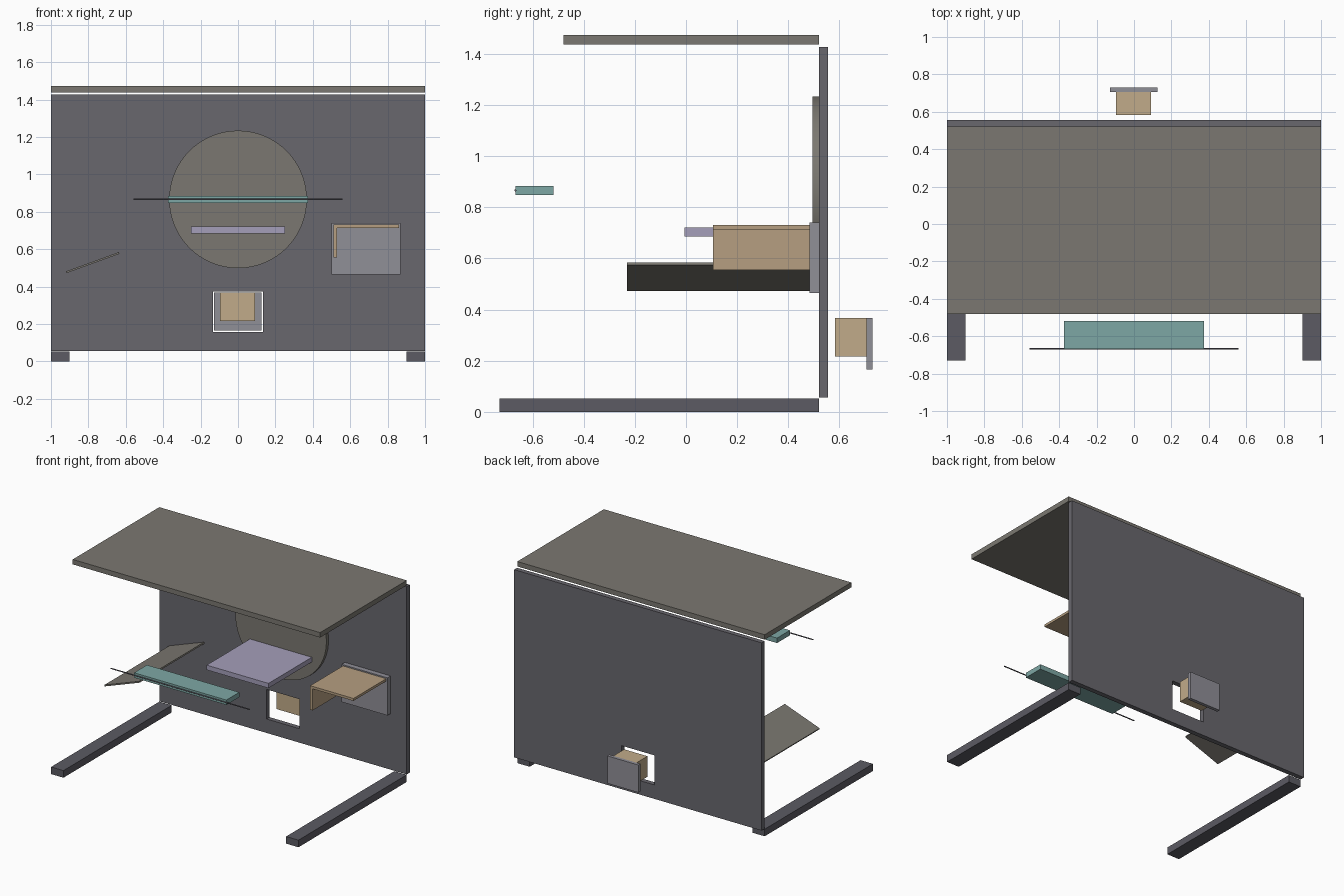
import bpy
import bmesh
from math import radians, pi

if "Cube" in bpy.data.objects:
    bpy.data.objects.remove(bpy.data.objects["Cube"])


def material(name, rgb):
    m = bpy.data.materials.new(name)
    m.diffuse_color = (*[(c / 255) ** 2.2 for c in rgb], 1)
    m.use_nodes = True
    m.node_tree.nodes["Principled BSDF"].inputs["Base Color"].default_value = m.diffuse_color
    return m


slate = material("slate", (104, 103, 109))
stone = material("stone", (122, 119, 112))
steel = material("steel", (143, 142, 150))
dark = material("dark", (92, 91, 99))
teal = material("teal", (125, 166, 163))
lilac = material("lilac", (163, 157, 184))
tan = material("tan", (180, 157, 128))
sand = material("sand", (192, 170, 136))


def make(name, bm, mat):
    bmesh.ops.recalc_face_normals(bm, faces=bm.faces)
    me = bpy.data.meshes.new(name)
    bm.to_mesh(me)
    bm.free()
    ob = bpy.data.objects.new(name, me)
    bpy.context.collection.objects.link(ob)
    me.materials.append(mat)
    return ob


def prism(name, profile, y, mat):
    """Extrude an (x, z) outline from y[0] to y[1]."""
    bm = bmesh.new()
    face = bm.faces.new([bm.verts.new((x, y[0], z)) for x, z in profile])
    new = bmesh.ops.extrude_face_region(bm, geom=[face], use_keep_orig=True)["geom"]
    bmesh.ops.translate(bm, vec=(0, y[1] - y[0], 0),
                        verts=[v for v in new if isinstance(v, bmesh.types.BMVert)])
    return make(name, bm, mat)


def box(name, x, y, z, mat):
    return prism(name, [(x[0], z[0]), (x[1], z[0]), (x[1], z[1]), (x[0], z[1])], y, mat)


def cylinder(name, radius, depth, loc, rot, mat, sides):
    bpy.ops.mesh.primitive_cylinder_add(vertices=sides, radius=radius, depth=depth,
                                        location=loc, rotation=rot)
    ob = bpy.context.object
    ob.name = name
    ob.data.materials.append(mat)
    bpy.ops.object.shade_smooth_by_angle(angle=radians(35))
    return ob


# Back wall with a rectangular opening near the bottom
wall = box("back_wall", (-1, 1), (0.52, 0.555), (0.055, 1.427), slate)
cutter = box("opening_cutter", (-0.133, 0.133), (0.4, 0.57), (0.157, 0.373), slate)
cutter.hide_render = True
cutter.hide_viewport = True
cut = wall.modifiers.new("opening", "BOOLEAN")
cut.operation = "DIFFERENCE"
cut.solver = "EXACT"
cut.object = cutter

# Roof slab and floor runners
box("roof", (-1, 1), (-0.48, 0.52), (1.437, 1.473), stone)
for side, x in (("left", (-1, -0.9)), ("right", (0.9, 1))):
    box(side + "_foot", x, (-0.73, 0.52), (0, 0.052), dark)

# Round disc on the wall and the shelf in front of it
cylinder("wall_disc", 0.368, 0.025, (0, 0.5075, 0.866), (pi / 2, 0, 0), stone, 64)
box("middle_shelf", (-0.25, 0.25), (-0.005, 0.495), (0.685, 0.72), lilac)

# Front bar with its thin rod
box("front_bar", (-0.373, 0.373), (-0.667, -0.518), (0.848, 0.884), teal)
cylinder("front_rod", 0.004, 1.12, (0, -0.667, 0.866), (0, pi / 2, 0), dark, 16)

# Bracket shelf on its mounting plate
box("bracket_plate", (0.5, 0.87), (0.483, 0.52), (0.465, 0.74), steel)
prism("bracket_shelf", [(0.51, 0.555), (0.53, 0.555), (0.53, 0.713), (0.86, 0.713),
                        (0.86, 0.731), (0.51, 0.731)], (0.105, 0.483), tan)

# Tilted side flap
flap = box("tilted_flap", (-0.15, 0.15), (-0.23, 0.52), (-0.005, 0.005), stone)
flap.location = (-0.777, 0, 0.528)
flap.rotation_euler = (0, -radians(20), 0)

# Drawer pushed out behind the opening
box("drawer_box", (-0.095, 0.092), (0.582, 0.706), (0.216, 0.367), sand)
box("drawer_plate", (-0.127, 0.125), (0.706, 0.73), (0.166, 0.367), steel)
